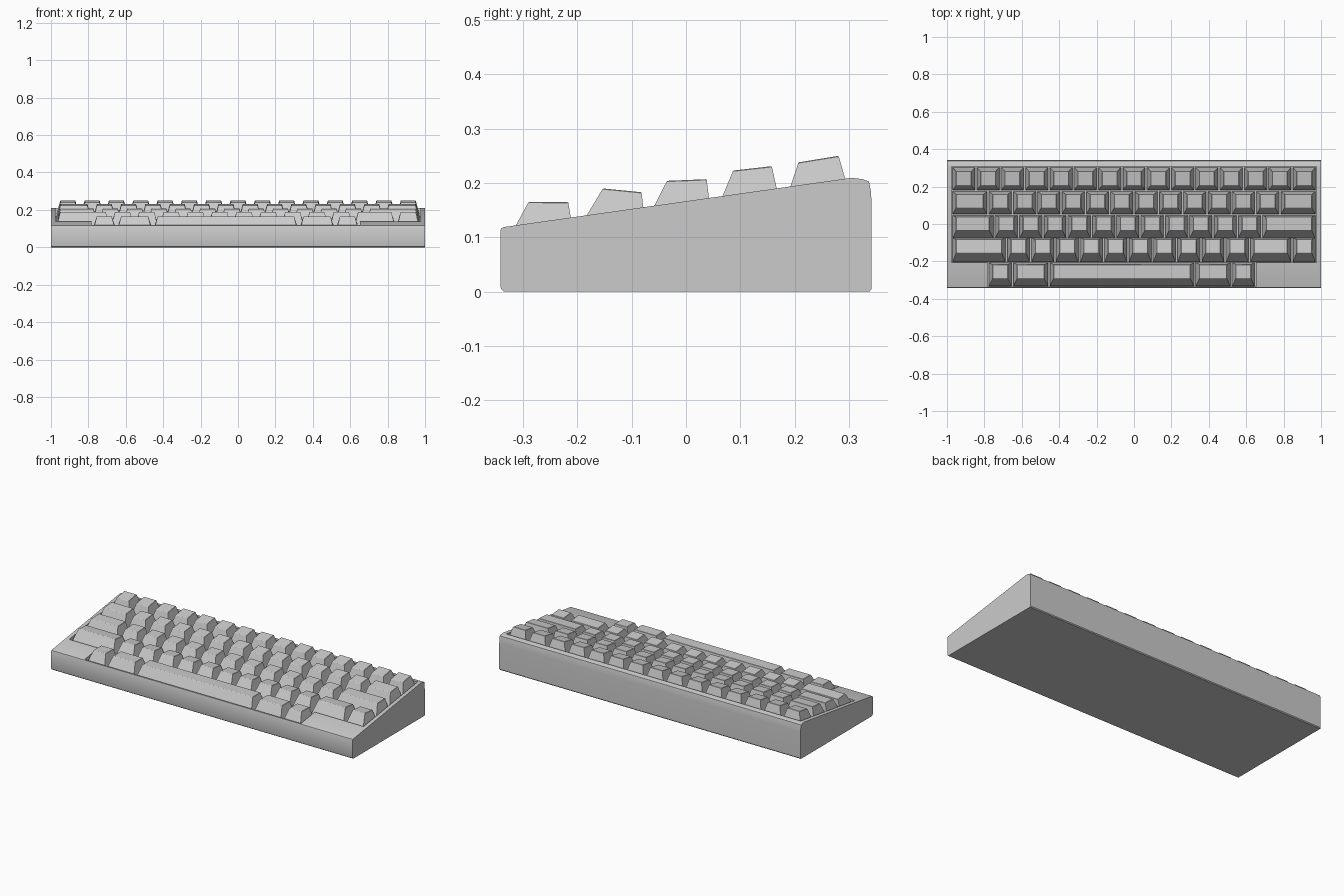
import bpy, bmesh

if "Cube" in bpy.data.objects:
    bpy.data.objects.remove(bpy.data.objects["Cube"])

U = 0.13           # width of a one-unit key
LEFT = -0.975      # left end of the key field


def deck(y):
    """Height of the sloping case top."""
    return 0.119 + 0.1415 * (y + 0.335)


def finish(bm, name):
    bmesh.ops.recalc_face_normals(bm, faces=bm.faces)
    me = bpy.data.meshes.new(name)
    bm.to_mesh(me)
    bm.free()
    ob = bpy.data.objects.new(name, me)
    bpy.context.collection.objects.link(ob)
    return ob


def prism(name, lower, upper):
    """Solid between two matching outlines."""
    bm = bmesh.new()
    a = [bm.verts.new(p) for p in lower]
    b = [bm.verts.new(p) for p in upper]
    bm.faces.new(a)
    bm.faces.new(b)
    for i in range(len(a)):
        j = (i + 1) % len(a)
        bm.faces.new((a[i], a[j], b[j], b[i]))
    return finish(bm, name)


# wedge-shaped case with softened edges
side = [(-0.342, 0.010), (-0.340, 0.004), (-0.335, 0), (0.338, 0), (0.342, 0.005),
        (0.342, 0.160), (0.3405, 0.185), (0.337, 0.203), (0.325, 0.207),
        (0.305, deck(0.305)), (-0.334, deck(-0.334)), (-0.340, 0.117), (-0.342, 0.112)]
case = prism("case", [(-1, y, z) for y, z in side], [(1, y, z) for y, z in side])

# key well, leaving solid blank corners at the front
plan = [(-0.977, 0.308), (0.977, 0.308), (0.977, -0.205), (0.653, -0.205),
        (0.653, -0.335), (-0.783, -0.335), (-0.783, -0.205), (-0.977, -0.205)]
well = prism("well_cutter", [(x, y, deck(y) - 0.045) for x, y in plan],
             [(x, y, 0.5) for x, y in plan])
well.hide_render = True
cut = case.modifiers.new("well", 'BOOLEAN')
cut.operation = 'DIFFERENCE'
cut.solver = 'EXACT'
cut.object = well
bpy.context.view_layer.objects.active = case
case.select_set(True)
bpy.ops.object.modifier_apply(modifier=cut.name)
bpy.data.objects.remove(well)
bpy.ops.object.shade_smooth_by_angle(angle=0.5)

# rows: name, start offset, key widths, base front/back y, top front (y, z), top back (y, z)
rows = [
    ("number", 0, [1] * 15, 0.181, 0.302, (0.207, 0.238), (0.281, 0.250)),
    ("upper", 0, [1.5] + [1] * 12 + [1.5], 0.053, 0.174, (0.087, 0.223), (0.158, 0.231)),
    ("home", 0, [1.75] + [1] * 11 + [2.25], -0.076, 0.046, (-0.035, 0.204), (0.038, 0.207)),
    ("lower", 0, [2.25] + [1] * 10 + [1.75, 1], -0.204, -0.075, (-0.153, 0.190), (-0.082, 0.183)),
    ("space", 1.5, [1, 1.5, 6, 1.5, 1], -0.332, -0.207, (-0.290, 0.165), (-0.217, 0.165)),
]


# tapered keycaps
def keycap(bm, x0, x1, yf, yb, tf, tb):
    def ring(inset, f, b):
        return [bm.verts.new(p) for p in (
            (x0 + inset, *f), (x1 - inset, *f), (x1 - inset, *b), (x0 + inset, *b))]
    lo = ring(0.005, (yf, deck(yf) - 0.032), (yb, deck(yb) - 0.032))
    hi = ring(0.025, tf, tb)
    bm.faces.new(lo)
    bm.faces.new(hi)
    for i in range(4):
        j = (i + 1) % 4
        bm.faces.new((lo[i], lo[j], hi[j], hi[i]))
    return hi


for name, start, widths, yf, yb, tf, tb in rows:
    bm = bmesh.new()
    x = LEFT + start * U
    tops = []
    for w in widths:
        tops.append(keycap(bm, x, x + w * U, yf, yb, tf, tb))
        x += w * U
    bmesh.ops.recalc_face_normals(bm, faces=bm.faces)
    edges = [bm.edges.get((t[i], t[(i + 1) % 4])) for t in tops for i in range(4)]
    bmesh.ops.bevel(bm, geom=edges, offset=0.0015, segments=1, affect='EDGES')
    finish(bm, name + "_row_keys")
